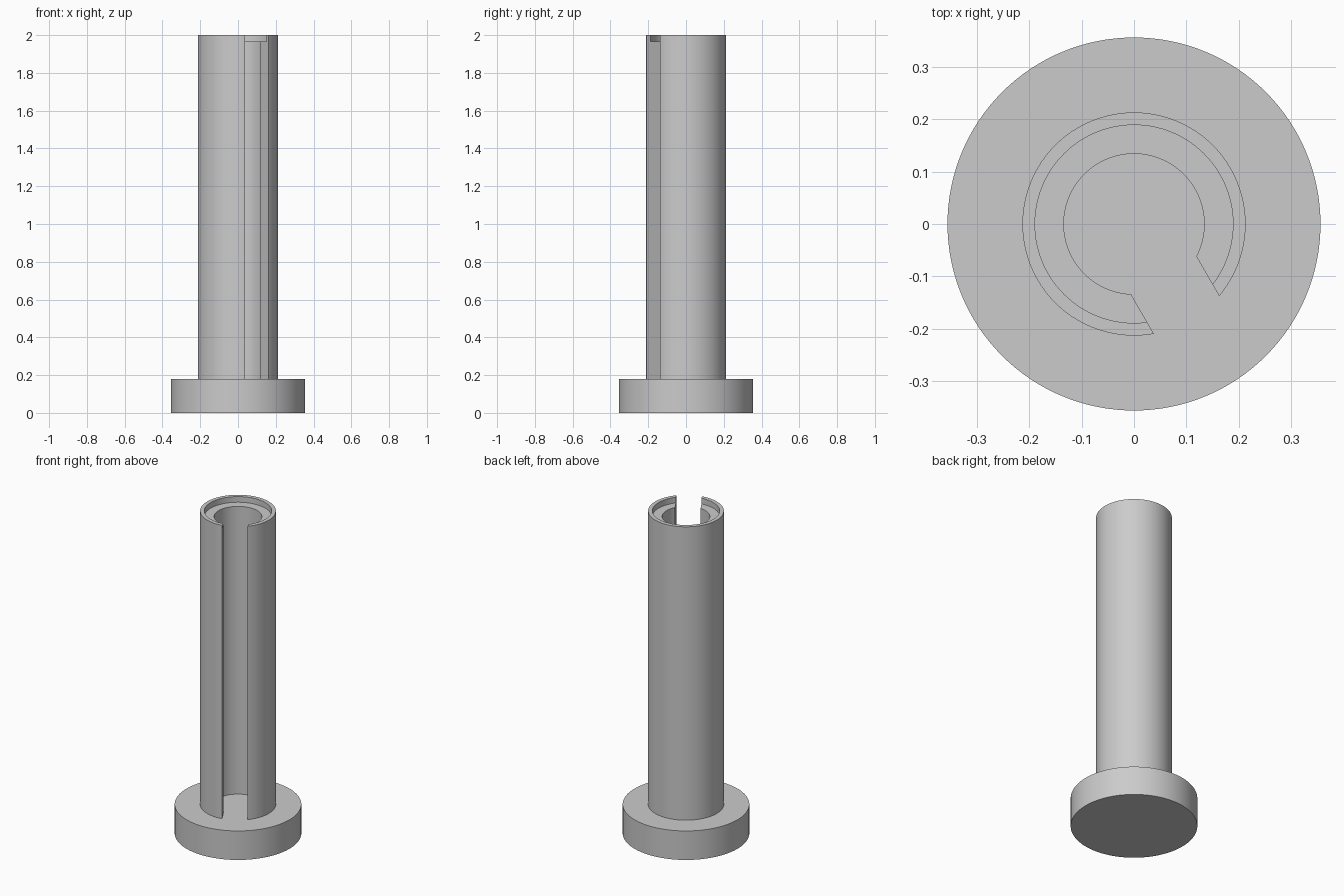
import bpy
import bmesh
from math import asin, cos, sin, radians, pi

cube = bpy.data.objects.get("Cube")
if cube:
    bpy.data.objects.remove(cube, do_unlink=True)

BASE_RADIUS, BASE_HEIGHT = 0.356, 0.18
BORE, LIP, OUTER = 0.134, 0.189, 0.213
TOP, LEDGE = 2.0, 1.965
SLOT_HALF, SLOT_ANGLE = 0.072, radians(-60)
STEPS = 128

grey = bpy.data.materials.new("light grey")
grey.use_nodes = True
colour = (0.6, 0.6, 0.6, 1)
grey.diffuse_color = colour
grey.node_tree.nodes["Principled BSDF"].inputs["Base Color"].default_value = colour


def finish(obj):
    obj.data.materials.append(grey)
    bpy.ops.object.select_all(action="DESELECT")
    obj.select_set(True)
    bpy.context.view_layer.objects.active = obj
    bpy.ops.object.shade_smooth_by_angle(angle=radians(30))


# Round foot
bpy.ops.mesh.primitive_cylinder_add(vertices=STEPS, radius=BASE_RADIUS,
                                    depth=BASE_HEIGHT, location=(0, 0, BASE_HEIGHT / 2))
foot = bpy.context.object
foot.name = "round_foot"
finish(foot)

# Slotted tube: a stepped wall section swept around, stopping at parallel slot walls
sunk = BASE_HEIGHT - 0.01
section = [(BORE, sunk), (OUTER, sunk), (OUTER, TOP),
           (LIP, TOP), (LIP, LEDGE), (BORE, LEDGE)]
bm = bmesh.new()
rings = []
for step in range(STEPS + 1):
    ring = []
    for r, z in section:
        gap = asin(SLOT_HALF / r)
        a = SLOT_ANGLE + gap + (2 * pi - 2 * gap) * step / STEPS
        ring.append(bm.verts.new((r * cos(a), r * sin(a), z)))
    rings.append(ring)
for near, far in zip(rings, rings[1:]):
    for i in range(len(section)):
        j = (i + 1) % len(section)
        bm.faces.new((near[i], near[j], far[j], far[i]))
bm.faces.new(rings[0])
bm.faces.new(rings[-1])
bmesh.ops.recalc_face_normals(bm, faces=bm.faces)
mesh = bpy.data.meshes.new("slotted_tube")
bm.to_mesh(mesh)
bm.free()
tube = bpy.data.objects.new("slotted_tube", mesh)
bpy.context.collection.objects.link(tube)
finish(tube)
